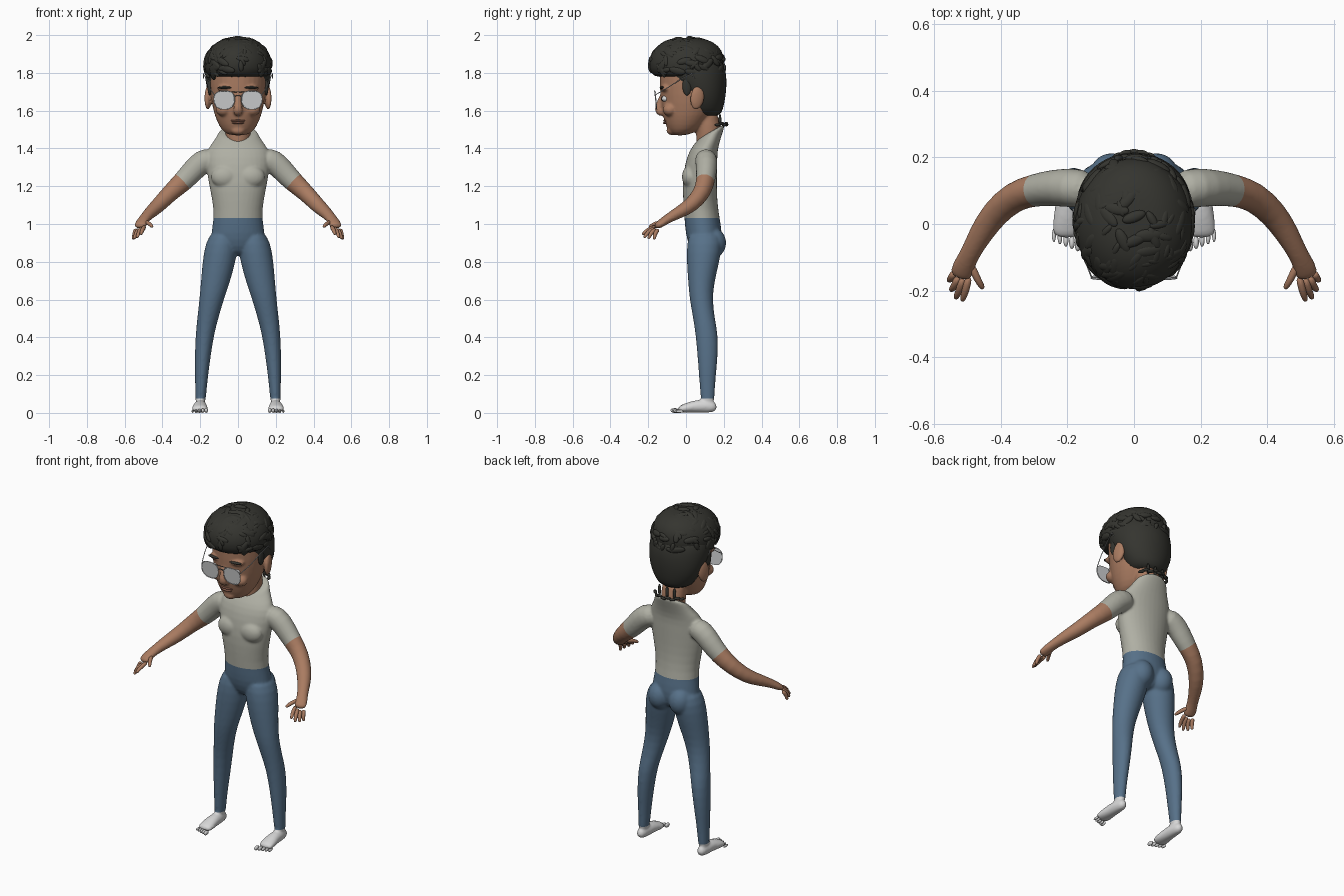
import bpy, bmesh, math, random
from mathutils import Vector, Matrix

if bpy.data.objects.get("Cube"):
    bpy.data.objects.remove(bpy.data.objects["Cube"])
random.seed(4)


def material(name, *rgb):
    m = bpy.data.materials.new(name)
    m.use_nodes = True
    m.diffuse_color = (*rgb, 1)
    bsdf = m.node_tree.nodes["Principled BSDF"]
    bsdf.inputs["Base Color"].default_value = (*rgb, 1)
    bsdf.inputs["Roughness"].default_value = 0.7
    return m


SKIN = material("skin", .40, .20, .12)
SHIRT = material("shirt_grey", .43, .43, .37)
DENIM = material("denim_blue", .095, .165, .25)
WHITE = material("sock_white", .68, .68, .68)
HAIR = material("hair_black", .035, .035, .029)
LENS = material("lens_silver", .62, .63, .64)
METAL = material("frame_metal", .16, .16, .16)
LIP = material("lip", .27, .12, .08)
IRIS = material("iris_brown", .05, .03, .02)


def loft(bm, rings, upright=True, side=1, seg=16):
    """Skin ellipses (x, y, z, ra, rb[, tilt]) level or square to the path."""
    pts = [Vector((r[0] * side, r[1], r[2])) for r in rings]
    loops = []
    for i, r in enumerate(rings):
        if upright:
            a, b = Vector((1, 0, 0)), Vector((0, 1, r[5] if len(r) > 5 else 0))
        else:
            t = (pts[min(i + 1, len(pts) - 1)] - pts[max(i - 1, 0)]).normalized()
            a = t.cross(Vector((0, 0, 1))).normalized()
            b = a.cross(t)
        angles = [math.tau * k / seg for k in range(seg)]
        loops.append([bm.verts.new(pts[i] + a * r[3] * math.cos(w) + b * r[4] * math.sin(w))
                      for w in angles])
    for lo, hi in zip(loops, loops[1:]):
        for k in range(seg):
            n = (k + 1) % seg
            bm.faces.new((lo[k], lo[n], hi[n], hi[k]))
    bm.faces.new(loops[0])
    bm.faces.new(loops[-1])


def ball(bm, centre, radii, turn=None, seg=16):
    mat = Matrix.Translation(centre) @ (turn or Matrix()) @ Matrix.Diagonal((*radii, 1))
    bmesh.ops.create_uvsphere(bm, u_segments=seg, v_segments=seg // 2 + 2, radius=1, matrix=mat)


def finish(bm, name, mats, subsurf=1, voxel=0, relax=0):
    """Make the object and bake its modifiers."""
    bmesh.ops.recalc_face_normals(bm, faces=bm.faces)
    me = bpy.data.meshes.new(name)
    bm.to_mesh(me)
    bm.free()
    ob = bpy.data.objects.new(name, me)
    bpy.context.collection.objects.link(ob)
    if subsurf:
        ob.modifiers.new("Round", "SUBSURF").levels = subsurf
    if voxel:
        mod = ob.modifiers.new("Fuse", "REMESH")
        mod.mode, mod.voxel_size = "VOXEL", voxel
        mod = ob.modifiers.new("Relax", "SMOOTH")
        mod.factor, mod.iterations = 0.5, relax
    baked = bpy.data.meshes.new_from_object(ob.evaluated_get(bpy.context.evaluated_depsgraph_get()))
    ob.modifiers.clear()
    ob.data = baked
    baked.name = name
    baked.materials.clear()
    for m in mats:
        baked.materials.append(m)
    baked.shade_smooth()
    return ob


# Body: torso, legs, feet and arms fused into one skin
bm = bmesh.new()
loft(bm, [(0, .1, .83, .06, .05), (0, .1, .88, .14, .085), (0, .095, .95, .148, .1),
          (0, .085, 1.03, .129, .095), (0, .075, 1.12, .137, .092), (0, .072, 1.22, .16, .093),
          (0, .08, 1.32, .175, .088), (0, .092, 1.39, .172, .075), (0, .115, 1.44, .13, .07, .2),
          (0, .13, 1.475, .108, .075, .5), (0, .137, 1.495, .103, .073, .6)])
for s in (1, -1):
    loft(bm, [(.075, .1, .97, .06, .08), (.085, .1, .9, .09, .098), (.1, .09, .8, .09, .088),
              (.122, .08, .68, .077, .069), (.14, .08, .6, .066, .062), (.16, .095, .5, .057, .058),
              (.175, .11, .42, .05, .061), (.187, .115, .3, .043, .055), (.193, .113, .2, .036, .046),
              (.197, .114, .1, .029, .038), (.2, .115, .04, .028, .036)], side=s)
    loft(bm, [(.2, .165, .028, .02, .024), (.2, .12, .035, .032, .035), (.2, .06, .036, .035, .036),
              (.202, 0, .026, .044, .026), (.203, -.045, .017, .045, .016)], False, s)
    loft(bm, [(.12, .1, 1.35, .06, .06), (.19, .11, 1.335, .06, .067), (.245, .108, 1.275, .056, .061),
              (.296, .102, 1.22, .05, .056), (.36, .085, 1.165, .047, .047), (.42, .03, 1.1, .043, .041),
              (.46, -.03, 1.065, .037, .034), (.495, -.095, 1.03, .029, .025),
              (.512, -.13, 1.005, .036, .022), (.522, -.165, .982, .036, .017)], False, s)
    ball(bm, (s * .07, .022, 1.25), (.075, .045, .06))
    ball(bm, (s * .068, .145, .9), (.068, .07, .08))
body = finish(bm, "body", [SHIRT, DENIM, WHITE, SKIN], 1, .007, 6)

# Clean cuts at waist, ankles and sleeves, then colour by region
cuts = [(Vector((0, 0, 1.033)), Vector((0, 0, 1))), (Vector((0, 0, .075)), Vector((0, 0, 1)))]
sleeve = [(Vector((s * .292, .102, 1.222)), Vector((s * .72, -.1, -.69))) for s in (1, -1)]
bm = bmesh.new()
bm.from_mesh(body.data)
for co, no in cuts + sleeve:
    bmesh.ops.bisect_plane(bm, geom=bm.verts[:] + bm.edges[:] + bm.faces[:], plane_co=co, plane_no=no)
for f in bm.faces:
    c = f.calc_center_median()
    if abs(c.x) > .2 and c.z > .85:
        co, no = sleeve[0 if c.x > 0 else 1]
        f.material_index = 3 if (c - co).dot(no) > 0 else 0
    else:
        f.material_index = 2 if c.z < .075 else 1 if c.z < 1.033 else 0
    f.smooth = True
for v in bm.verts:
    v.co.z = max(v.co.z, 0)
bm.to_mesh(body.data)
bm.free()

# Fingers and toes
fingers = [((.494, -.155, .988), (.515, -.232, .945)), ((.511, -.16, .982), (.535, -.224, .928)),
           ((.526, -.158, .975), (.549, -.2, .922)), ((.54, -.145, .975), (.555, -.17, .918)),
           ((.492, -.115, 1.012), (.452, -.195, .985))]
for s, word in ((1, "left"), (-1, "right")):
    bm = bmesh.new()
    for a, b in fingers:
        a, b = Vector(a), Vector(b)
        mid = a.lerp(b, .55) + Vector((0, -.006, .006))
        loft(bm, [(*a, .013, .013), (*mid, .0115, .0115), (*a.lerp(b, .9), .0095, .0095),
                  (*b, .005, .005)], False, s, 10)
    finish(bm, word + "_fingers", [SKIN])
    bm = bmesh.new()
    for k in range(5):
        r = .013 - .0012 * k
        ball(bm, (s * (.168 + .018 * k), -.062 + .007 * k, r), (r * .8, .022, r), seg=10)
    finish(bm, word + "_toes", [WHITE])

# Head with neck, nose, cheeks and ears
bm = bmesh.new()
loft(bm, [(0, -.035, 1.467, .05, .035), (0, -.01, 1.497, .09, .09), (0, 0, 1.55, .117, .118),
          (0, .015, 1.6, .134, .148), (0, .02, 1.68, .15, .16), (0, .025, 1.78, .158, .17),
          (0, .02, 1.88, .15, .16), (0, .02, 1.95, .1, .11)])
loft(bm, [(0, .103, 1.4, .05, .05), (0, .118, 1.45, .068, .065),
          (0, .12, 1.52, .072, .068), (0, .09, 1.62, .07, .07)])
loft(bm, [(0, -.125, 1.69, .013, .014), (0, -.14, 1.64, .019, .018), (0, -.148, 1.6, .028, .024),
          (0, -.13, 1.57, .022, .014)])
ball(bm, (0, -.075, 1.495), (.04, .03, .025))
for s in (1, -1):
    ball(bm, (s * .075, -.085, 1.605), (.045, .04, .035))
    ball(bm, (s * .06, -.11, 1.718), (.055, .025, .018))
    ball(bm, (s * .158, .06, 1.67), (.018, .04, .066),
         Matrix.Rotation(s * .25, 4, "Z") @ Matrix.Rotation(-.15, 4, "X"))
finish(bm, "head", [SKIN], 1, .007, 5)

# Lips, eyes and brows
bm = bmesh.new()
ball(bm, (0, -.108, 1.547), (.042, .014, .006))
ball(bm, (0, -.109, 1.535), (.033, .014, .007))
finish(bm, "lips", [LIP])
for name, mat, centre, radii in (("eyes", WHITE, (.062, -.108, 1.663), (.026, .022, .017)),
                                 ("irises", IRIS, (.062, -.125, 1.663), (.011, .008, .011)),
                                 ("brows", HAIR, (.068, -.124, 1.722), (.042, .016, .008))):
    bm = bmesh.new()
    for s in (1, -1):
        ball(bm, (centre[0] * s, *centre[1:]), radii)
    finish(bm, name, [mat])

# Hair: cropped back and sides, full top, tousled locks
bm = bmesh.new()
loft(bm, [(0, .1, 1.565, .085, .08), (0, .1, 1.61, .122, .098), (0, .09, 1.68, .16, .122),
          (0, .06, 1.76, .175, .158), (0, .03, 1.83, .178, .18), (0, .02, 1.9, .15, .15)], seg=24)
loft(bm, [(0, .01, 1.772, .15, .16), (0, .0, 1.795, .176, .192), (0, .0, 1.86, .184, .203),
          (0, .008, 1.92, .163, .188), (0, .01, 1.967, .112, .135), (0, .01, 1.985, .06, .07)], seg=24)
for k in range(120):
    turn, rise = random.uniform(0, math.tau), math.asin(random.uniform(-.3, 1))
    d = Vector((math.cos(turn) * math.cos(rise), math.sin(turn) * math.cos(rise), math.sin(rise)))
    p = Vector((d.x * .172, .006 + d.y * .196, 1.84 + d.z * .143))
    n = Vector((d.x / .172, d.y / .196, d.z / .143))
    rot = n.to_track_quat("Z", "Y").to_matrix().to_4x4() @ Matrix.Rotation(random.uniform(0, 3), 4, "Z")
    size = random.uniform(.7, 1.2)
    ball(bm, p, (.042 * size, .019 * size, .013), rot, 10)
for s in (1, -1):
    ball(bm, (s * .15, .005, 1.73), (.012, .025, .05))
finish(bm, "hair", [HAIR])

# Stray locks around the nape
bm = bmesh.new()
for k in range(-4, 5):
    w = k * .27
    ball(bm, (.1 * math.sin(w), .125 + .09 * math.cos(w), 1.525 + .008 * (k % 2)),
         (.021, .011, .008), Matrix.Rotation(-w, 4, "Z") @ Matrix.Rotation(.4, 4, "X"), 10)
for x in (-.05, .0, .05):
    ball(bm, (x, .18, 1.55), (.011, .008, .035), None, 10)
finish(bm, "nape_locks", [HAIR])


# Spectacles: rounded lenses, wire rims, bridge and arms
def wire(name, points, cyclic=False, mat=METAL):
    cu = bpy.data.curves.new(name, "CURVE")
    cu.dimensions, cu.bevel_depth, cu.bevel_resolution = "3D", .0022, 2
    sp = cu.splines.new("POLY")
    sp.points.add(len(points) - 1)
    for q, co in zip(sp.points, points):
        q.co = (*co, 1)
    sp.use_cyclic_u = cyclic
    cu.materials.append(mat)
    bpy.context.collection.objects.link(bpy.data.objects.new(name, cu))


for s, word in ((1, "left"), (-1, "right")):
    rim = []
    for k in range(36):
        w = math.tau * k / 36
        c, z = math.cos(w), math.sin(w)
        x = .055 * math.copysign(abs(c) ** .8, c) * (1 + .08 * z)
        rim.append(Vector((s * (.073 + x), -.161 - .1 * z * .05, 1.656 + .049 * math.copysign(abs(z) ** .85, z))))
    bm = bmesh.new()
    face = bm.faces.new([bm.verts.new(p) for p in rim])
    out = bmesh.ops.extrude_face_region(bm, geom=[face])
    bmesh.ops.translate(bm, vec=(0, .004, 0), verts=[v for v in out["geom"] if isinstance(v, bmesh.types.BMVert)])
    lens = finish(bm, word + "_lens", [LENS], 0)
    lens.data.shade_flat()
    wire(word + "_rim", rim, True, LENS)
    wire(word + "_temple", [(s * .127, -.16, 1.685), (s * .15, -.1, 1.72), (s * .168, -.03, 1.765),
                            (s * .182, .03, 1.795), (s * .182, .045, 1.77)], False, LENS)
wire("bridge", [(-.022, -.162, 1.675), (0, -.166, 1.682), (.022, -.162, 1.675)])
wire("brow_bar", [(-.035, -.162, 1.698), (0, -.166, 1.7), (.035, -.162, 1.698)])
